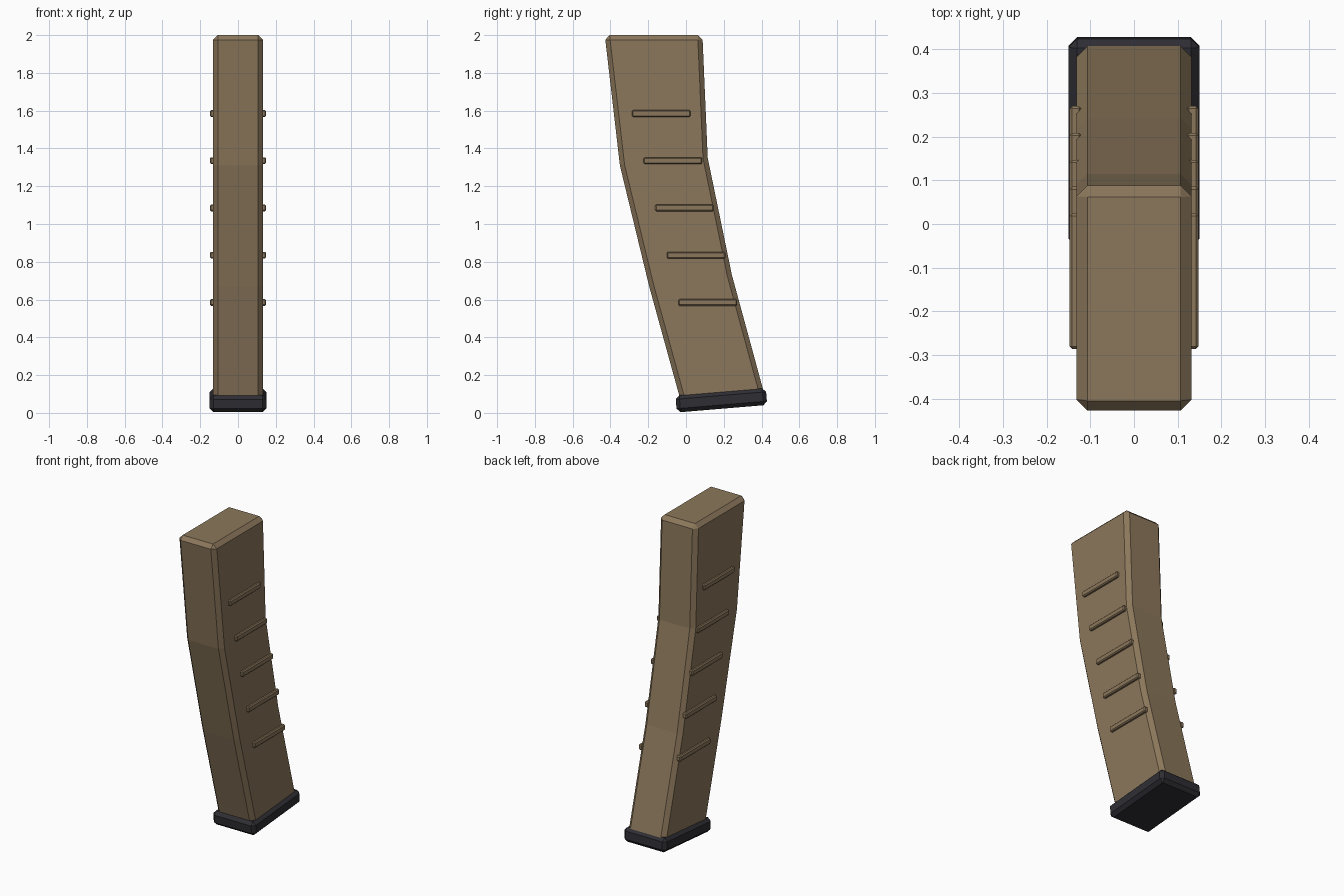
import bpy
import bmesh
from math import atan2
from mathutils import Matrix

if "Cube" in bpy.data.objects:
    bpy.data.objects.remove(bpy.data.objects["Cube"], do_unlink=True)


def material(name, rgb):
    mat = bpy.data.materials.new(name)
    mat.use_nodes = True
    mat.diffuse_color = (*rgb, 1)
    mat.node_tree.nodes["Principled BSDF"].inputs["Base Color"].default_value = (*rgb, 1)
    return mat


tan = material("tan", (0.26, 0.185, 0.105))
charcoal = material("charcoal", (0.027, 0.027, 0.034))


def finish(name, bm, mat, chamfer):
    bmesh.ops.recalc_face_normals(bm, faces=bm.faces)
    mesh = bpy.data.meshes.new(name)
    bm.to_mesh(mesh)
    bm.free()
    mesh.materials.append(mat)
    obj = bpy.data.objects.new(name, mesh)
    bpy.context.collection.objects.link(obj)
    bevel = obj.modifiers.new("chamfer", 'BEVEL')
    bevel.width = chamfer
    bevel.segments = 1
    bevel.limit_method = 'ANGLE'
    bevel.angle_limit = 0.7
    return obj


def box(name, center, size, mat, chamfer, tilt=0.0):
    bm = bmesh.new()
    matrix = (Matrix.Translation(center) @ Matrix.Rotation(tilt, 4, 'X')
              @ Matrix.Diagonal((*size, 1)))
    bmesh.ops.create_cube(bm, size=1, matrix=matrix)
    return finish(name, bm, mat, chamfer)


# Curved body: stacked slices (front y, front z, back y, back z), bridged by quads
slices = [(-0.027, 0.06, 0.42, 0.08), (-0.195, 0.67, 0.243, 0.73),
          (-0.35, 1.31, 0.115, 1.35), (-0.43, 2.0, 0.087, 2.0)]
half_width = 0.132
bm = bmesh.new()
rings = []
for fy, fz, by, bz in slices:
    corners = [(-half_width, fy, fz), (half_width, fy, fz),
               (half_width, by, bz), (-half_width, by, bz)]
    rings.append([bm.verts.new(c) for c in corners])
for low, high in zip(rings, rings[1:]):
    for i in range(4):
        j = (i + 1) % 4
        bm.faces.new((low[i], low[j], high[j], high[i]))
bm.faces.new(rings[0])
bm.faces.new(rings[-1])
finish("body", bm, tan, 0.025)

# Grip ribs on both sides, stepping along the curve
for side, label in ((-1, "right"), (1, "left")):
    for i in range(5):
        box(f"{label}_rib_{i + 1}",
            (side * 0.134, 0.115 - 0.0615 * i, 0.585 + 0.25 * i),
            (0.028, 0.31, 0.036), tan, 0.006)

# Tilted base plate
box("base_plate", (0, 0.187, 0.067), (0.3, 0.48, 0.09), charcoal, 0.02,
    atan2(0.04, 0.48))
